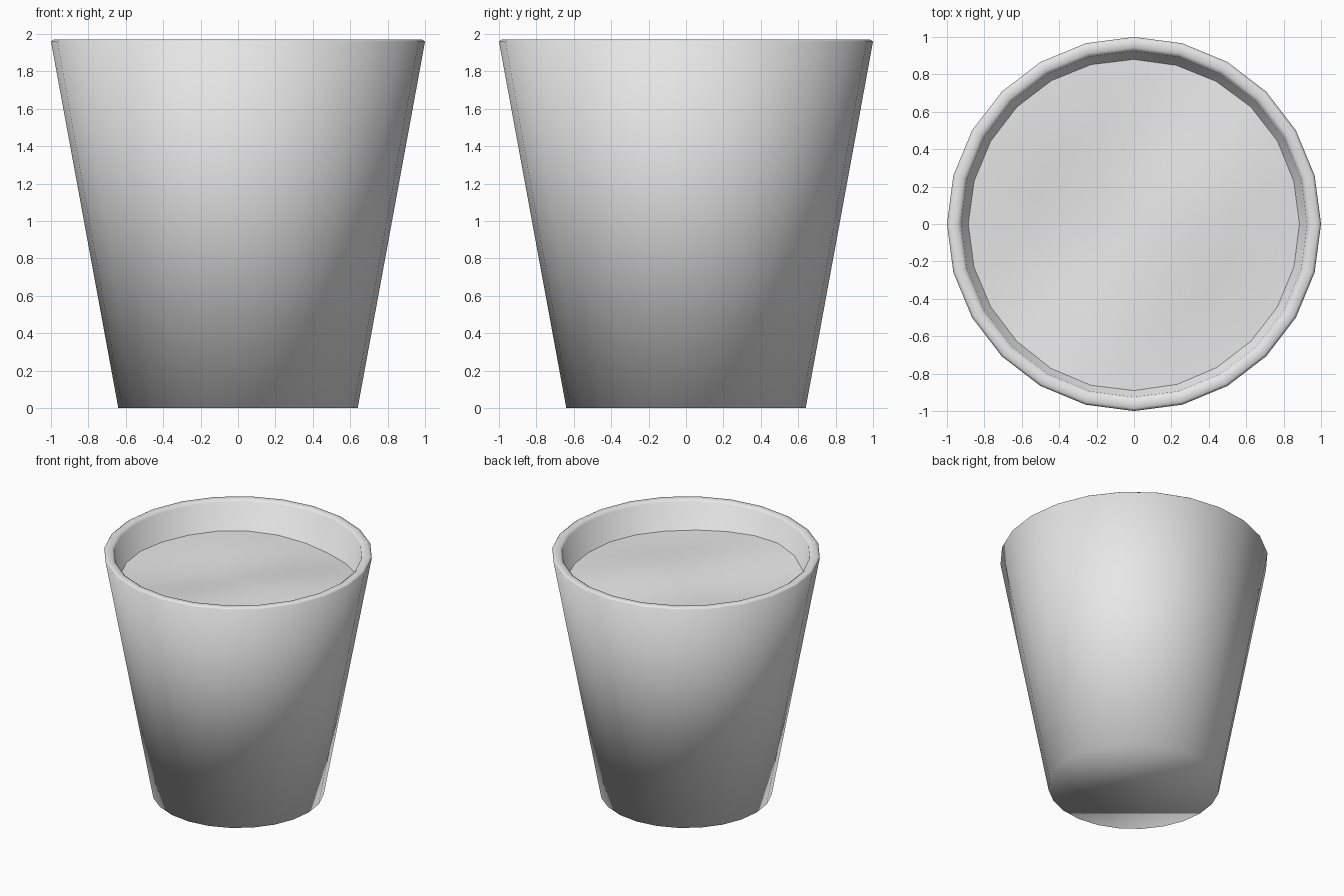
import bpy, bmesh, math

cube = bpy.data.objects.get("Cube")
if cube:
    bpy.data.objects.remove(cube)

SIDES = 24


def make_material(name, colour):
    mat = bpy.data.materials.new(name)
    mat.use_nodes = True
    mat.diffuse_color = colour
    mat.node_tree.nodes["Principled BSDF"].inputs["Base Color"].default_value = colour
    return mat


def lathe(name, profile, mat, height=None, cap_start=False, cap_end=False):
    """Turn (radius, z) points round z; height(x, y) may add relief."""
    bm = bmesh.new()
    rings = []
    for r, z in profile:
        ring = []
        for i in range(SIDES):
            a = math.tau * i / SIDES
            x, y = r * math.cos(a), r * math.sin(a)
            ring.append(bm.verts.new((x, y, z + (height(x, y) if height else 0))))
        rings.append(ring)
    for low, high in zip(rings, rings[1:]):
        for i in range(SIDES):
            j = (i + 1) % SIDES
            bm.faces.new((low[i], low[j], high[j], high[i]))
    if cap_start:
        bm.faces.new(rings[0][::-1])
    if cap_end:
        bm.faces.new(rings[-1])
    for f in bm.faces:
        f.smooth = True
    mesh = bpy.data.meshes.new(name)
    bm.to_mesh(mesh)
    bm.free()
    mesh.materials.append(mat)
    obj = bpy.data.objects.new(name, mesh)
    bpy.context.collection.objects.link(obj)
    return obj


grey = make_material("plain grey", (0.8, 0.8, 0.8, 1))

# Tapered pot: closed base, outer wall, narrow rounded rim, inner wall and floor
lathe("pot", [(0.64, 0), (1.0, 1.96), (0.985, 1.97), (0.945, 1.97),
              (0.925, 1.955), (0.59, 0.1)], grey, cap_start=True, cap_end=True)


# Gently uneven soil filling the pot, its edge tucked into the wall
def bumps(x, y):
    return (0.02 * math.sin(3.1 * x + 1.2 * y) * math.cos(2.6 * y - 0.7 * x)
            - 0.025 * y + 0.012 * math.sin(5 * x - 4 * y))


lathe("soil", [(r, 1.735) for r in (0.9, 0.72, 0.54, 0.36, 0.18, 0.06)], grey,
      height=bumps, cap_end=True)
